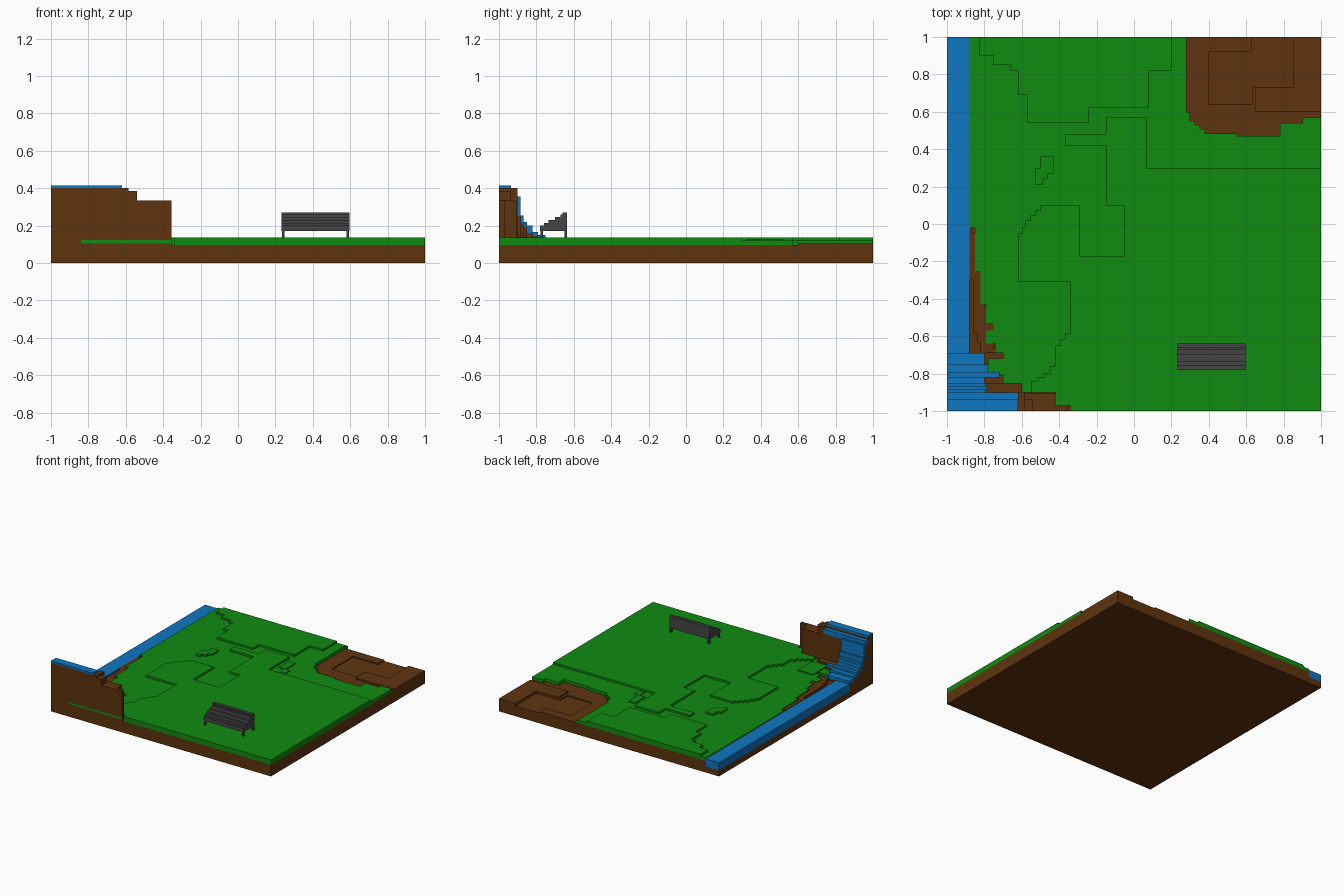
import bpy, bmesh

cube = bpy.data.objects.get("Cube")
if cube:
    bpy.data.objects.remove(cube, do_unlink=True)


def material(name, rgb):
    m = bpy.data.materials.new(name)
    m.diffuse_color = (*rgb, 1)
    m.use_nodes = True
    bsdf = next(n for n in m.node_tree.nodes if n.type == 'BSDF_PRINCIPLED')
    bsdf.inputs["Base Color"].default_value = (*rgb, 1)
    bsdf.inputs["Roughness"].default_value = 0.9
    return m


GRASS = material("grass_green", (0.005, 0.26, 0.005))
DIRT = material("dirt_brown", (0.114, 0.034, 0.0045))
WATER = material("water_blue", (0.0045, 0.181, 0.527))
METAL = material("bench_grey", (0.06, 0.06, 0.062))


def stepped(pts, size=0.025):
    """Turn every slanted edge of an outline into small square stairs."""
    out = []
    for (x0, y0), (x1, y1) in zip(pts, pts[1:] + pts[:1]):
        dx, dy = x1 - x0, y1 - y0
        out.append((x0, y0))
        if abs(dx) < 1e-6 or abs(dy) < 1e-6:
            continue
        n = max(1, round(min(abs(dx), abs(dy)) / size))
        for i in range(n):
            out.append((x0 + dx * i / n, y0 + dy * (i + 1) / n))
            if i < n - 1:
                out.append((x0 + dx * (i + 1) / n, y0 + dy * (i + 1) / n))
    return out


def extrude(name, verts, offset, mat):
    bm = bmesh.new()
    face = bm.faces.new([bm.verts.new(v) for v in verts])
    res = bmesh.ops.extrude_face_region(bm, geom=[face], use_keep_orig=True)
    moved = [g for g in res["geom"] if isinstance(g, bmesh.types.BMVert)]
    bmesh.ops.translate(bm, verts=moved, vec=offset)
    bmesh.ops.recalc_face_normals(bm, faces=bm.faces)
    me = bpy.data.meshes.new(name)
    bm.to_mesh(me)
    bm.free()
    me.materials.append(mat)
    ob = bpy.data.objects.new(name, me)
    bpy.context.collection.objects.link(ob)
    return ob


def slab(name, pts, z0, z1, mat):
    return extrude(name, [(x, y, z0) for x, y in stepped(pts)], (0, 0, z1 - z0), mat)


def box(name, x0, x1, y0, y1, z0, z1, mat):
    return slab(name, [(x0, y0), (x1, y0), (x1, y1), (x0, y1)], z0, z1, mat)


# Ground: base with a river channel on one side
extrude("dirt_base", [(-1, -1, 0), (1, -1, 0), (1, -1, .085), (-.88, -1, .085),
                      (-.88, -1, .05), (-1, -1, .05)], (0, 2, 0), DIRT)
# Soil layer with a sunken pit in the back corner
slab("soil_layer", [(-.88, -1), (1, -1), (1, 1), (.85, 1), (.85, .73), (.63, .73), (.63, .64),
                    (.4, .64), (.4, .92), (.63, .92), (.63, 1), (-.88, 1)], .085, .095, DIRT)
slab("raised_dirt", [(.65, .6), (1, .6), (1, 1), (.85, 1), (.85, .73), (.65, .73)],
     .095, .105, DIRT)

# Low grass sheet, leaving the dirt corner and river bank bare
slab("low_grass", [(-.34, -1), (1, -1), (1, .57), (.9, .57), (.88, .54), (.78, .54), (.75, .47),
                   (.55, .47), (.53, .485), (.38, .485), (.3, .55), (.28, .6), (.28, .95),
                   (.3, 1), (-.88, 1), (-.88, .1), (-.85, -.02), (-.85, -.25), (-.82, -.25),
                   (-.79, -.43), (-.79, -.5), (-.75, -.53), (-.75, -.56), (-.79, -.57),
                   (-.79, -.64), (-.74, -.64), (-.74, -.69), (-.7, -.69), (-.7, -.72),
                   (-.78, -.72), (-.78, -.81), (-.7, -.81), (-.7, -.85), (-.6, -.85),
                   (-.6, -.9), (-.42, -.9), (-.42, -.97), (-.34, -.97)], .095, .12, GRASS)

# Raised grass terraces
slab("front_grass_terrace", [(-.34, -1), (1, -1), (1, .3), (.07, .3), (.07, .57), (-.15, .57),
                             (-.15, .48), (-.37, .48), (-.37, .42), (-.15, .42), (-.15, .1),
                             (-.05, .1), (-.05, -.17), (-.29, -.17), (-.29, .1), (-.5, .1),
                             (-.58, .02), (-.62, -.05), (-.62, -.31), (-.34, -.31),
                             (-.34, -.55), (-.42, -.65), (-.42, -.72), (-.48, -.8),
                             (-.55, -.84), (-.55, -.9), (-.42, -.9), (-.42, -.97),
                             (-.34, -.97)], .12, .135, GRASS)
slab("back_grass_terrace", [(-.83, 1), (-.83, .9), (-.75, .9), (-.75, .85), (-.66, .85),
                            (-.66, .82), (-.62, .82), (-.62, .69), (-.57, .69), (-.57, .54),
                            (-.24, .54), (-.24, .62), (.08, .62), (.08, .82), (.2, .82),
                            (.2, 1)], .12, .135, GRASS)
slab("small_grass_patch", [(-.53, .21), (-.49, .21), (-.46, .24), (-.46, .27), (-.43, .27),
                           (-.43, .36), (-.5, .36), (-.5, .3), (-.53, .3)], .12, .135, GRASS)
slab("narrow_grass_patch", [(.15, .32), (.2, .32), (.2, .39), (.16, .39), (.16, .52),
                            (.1, .52), (.1, .39), (.15, .39)], .12, .127, GRASS)
box("pool_grass_step", -.7, -.56, -.84, -.65, .12, .128, GRASS)

# River with its bare dirt bank
box("river", -1, -.88, -.7, 1, .05, .112, WATER)
slab("river_bank", [(-.88, .1), (-.87, .1), (-.85, -.05), (-.85, -.25), (-.82, -.25),
                    (-.78, -.45), (-.75, -.53), (-.75, -.64), (-.7, -.69), (-.7, -.71),
                    (-.82, -.69), (-.86, -.58), (-.88, -.3)], .095, .115, DIRT)

# Waterfall: dirt steps covered by blue treads and risers
falls = [(-1, -.935, .415, .40, -.62), (-.935, -.9, .385, .345, -.62),
         (-.9, -.885, .355, .25, -.79), (-.885, -.87, .255, .21, -.78),
         (-.87, -.85, .22, .19, -.79), (-.85, -.82, .2, .16, -.8),
         (-.82, -.79, .165, .145, -.72), (-.79, -.75, .15, .13, -.78),
         (-.75, -.69, .135, .11, -.8)]
for i, (y0, y1, top, low, x1) in enumerate(falls):
    box(f"waterfall_step_{i}", -1, x1, y0, y1, low, top, WATER)
    box(f"waterfall_dirt_{i}", -1, x1, y0, y1, .05, low, DIRT)

# Dirt cliff tapering off along the front edge
for name, x0, x1, y0, y1, top in [
        ("cliff_top", -.62, -.585, -1, -.9, .40),
        ("cliff_shoulder", -.585, -.54, -1, -.935, .385),
        ("cliff_wing", -.54, -.355, -1, -.97, .335),
        ("cliff_backing", -.585, -.42, -.97, -.905, .335),
        ("cliff_foot", -.79, -.6, -.9, -.85, .14)]:
    box(name, x0, x1, y0, y1, .095, top, DIRT)
# Grass seam on the cliff face
box("cliff_grass_seam", -.84, -.355, -1.001, -.999, .105, .122, GRASS)

# Bench: stepped wedge of slats on four legs
outline = [(-.635, .17), (-.78, .17), (-.78, .2), (-.76, .2), (-.76, .215), (-.735, .215),
           (-.735, .23), (-.70, .23), (-.70, .245), (-.67, .245), (-.67, .258),
           (-.66, .258), (-.66, .27), (-.635, .27)]
extrude("bench_seat", [(.232, y, z) for y, z in outline], (.364, 0, 0), METAL)
for side, x in (("right", .234), ("left", .58)):
    for end, y in (("front", -.778), ("back", -.65)):
        box(f"bench_{end}_{side}_leg", x, x + .014, y, y + .014, .13, .17, METAL)
